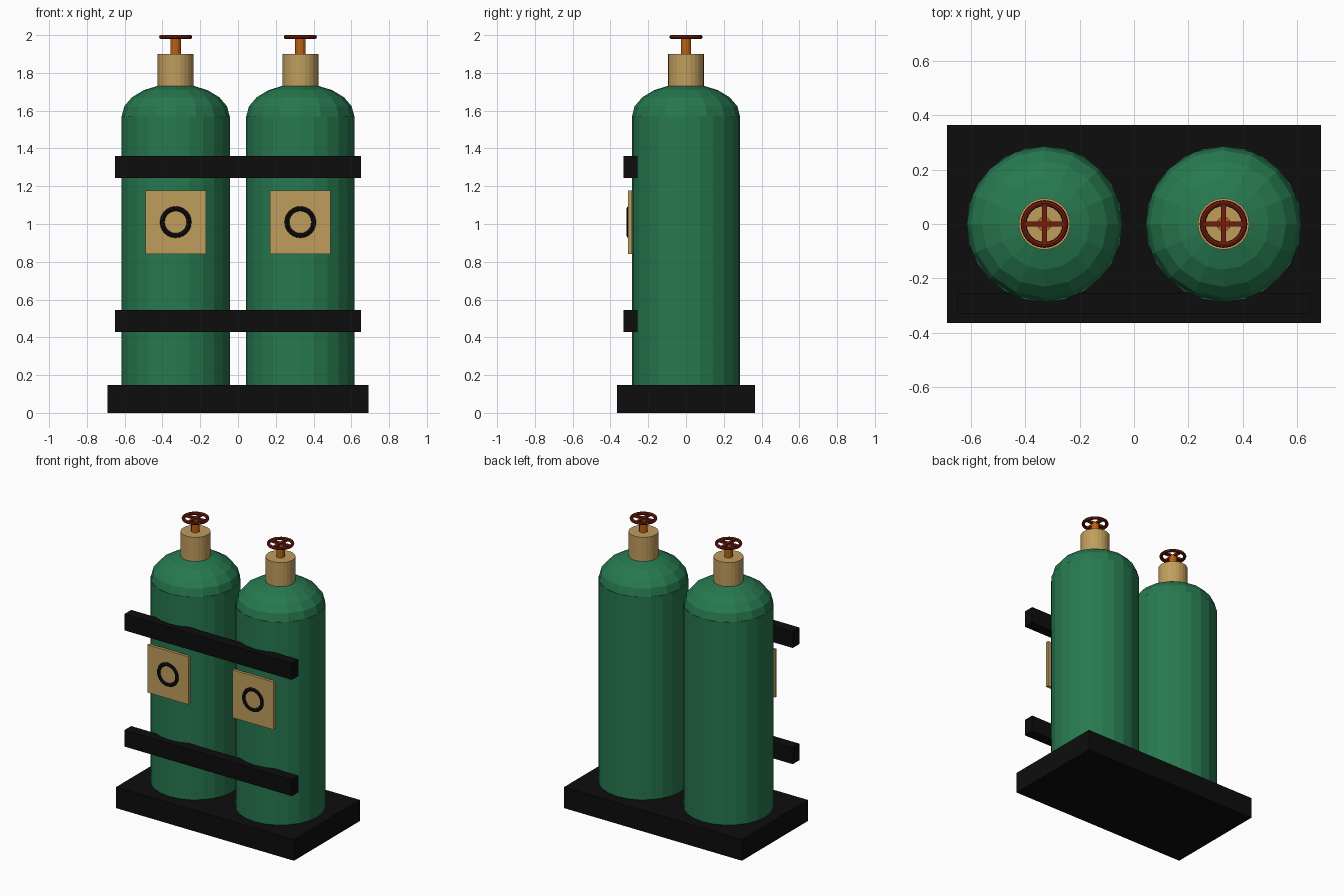
import bpy
import math

if "Cube" in bpy.data.objects:
    bpy.data.objects.remove(bpy.data.objects["Cube"], do_unlink=True)


def material(name, rgb):
    mat = bpy.data.materials.new(name)
    mat.use_nodes = True
    mat.diffuse_color = (*rgb, 1)
    mat.node_tree.nodes["Principled BSDF"].inputs["Base Color"].default_value = (*rgb, 1)
    return mat


green = material("tank_green", (0.02, 0.19, 0.08))
black = material("rack_black", (0.004, 0.004, 0.004))
brass = material("brass_tan", (0.53, 0.34, 0.11))
orange = material("stem_orange", (0.5, 0.12, 0.006))
red = material("wheel_red", (0.17, 0.012, 0.004))


def finish(name, mat):
    obj = bpy.context.object
    obj.name = name
    obj.data.materials.append(mat)
    return obj


def box(name, mat, center, size):
    bpy.ops.mesh.primitive_cube_add(size=1, location=center)
    obj = finish(name, mat)
    obj.scale = size
    return obj


def cylinder(name, mat, x, radius, bottom, top, sides):
    bpy.ops.mesh.primitive_cylinder_add(vertices=sides, radius=radius, depth=top - bottom,
                                        location=(x, 0, (bottom + top) / 2))
    return finish(name, mat)


def ring(name, mat, center, major, minor, tilt=0):
    bpy.ops.mesh.primitive_torus_add(major_radius=major, minor_radius=minor, major_segments=24,
                                     minor_segments=8, location=center, rotation=(tilt, 0, 0))
    return finish(name, mat)


# Rack: base slab and two retaining bars across the front
box("base", black, (0, 0, 0.074), (1.38, 0.73, 0.148))
for label, z in (("lower", 0.487), ("upper", 1.302)):
    box(label + "_bar", black, (0, -0.293, z), (1.3, 0.075, 0.115))

# Two identical gas tanks
for side, x in (("right", -0.33), ("left", 0.33)):
    # Body with a squashed dome shoulder
    cylinder(side + "_tank_body", green, x, 0.287, 0.14, 1.57, 24)
    bpy.ops.mesh.primitive_uv_sphere_add(segments=16, ring_count=10, radius=0.286,
                                         location=(x, 0, 1.57))
    finish(side + "_tank_dome", green).scale.z = 0.6

    # Valve: neck, stem and hand wheel with crossed spokes
    cylinder(side + "_valve_neck", brass, x, 0.095, 1.7, 1.9, 24)
    cylinder(side + "_valve_stem", orange, x, 0.027, 1.9, 1.99, 12)
    ring(side + "_hand_wheel", red, (x, 0, 1.99), 0.077, 0.011)
    box(side + "_wheel_spoke_across", red, (x, 0, 1.99), (0.15, 0.018, 0.016))
    box(side + "_wheel_spoke_along", red, (x, 0, 1.99), (0.018, 0.15, 0.016))

    # Front label plate with a round emblem
    box(side + "_label_plate", brass, (x, -0.296, 1.01), (0.32, 0.02, 0.335))
    ring(side + "_label_ring", black, (x, -0.3, 1.01), 0.071, 0.015, math.pi / 2)
